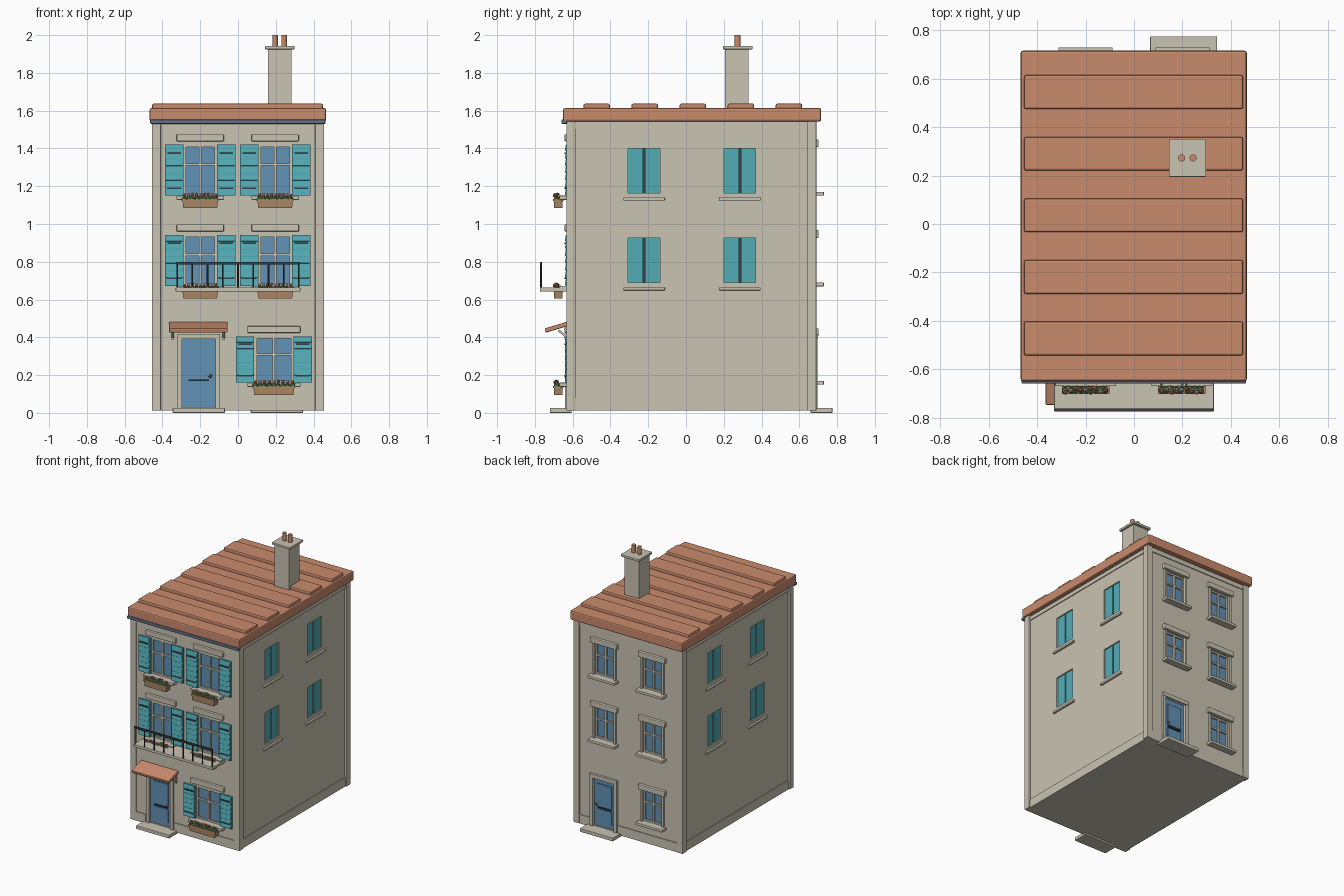
import bpy, bmesh, math, random
from mathutils import Matrix, Vector

if "Cube" in bpy.data.objects:
    bpy.data.objects.remove(bpy.data.objects["Cube"])

random.seed(4)


def lin(c):
    c /= 255
    return c / 12.92 if c <= 0.04045 else ((c + 0.055) / 1.055) ** 2.4


COLORS = {"stone": (201, 195, 178), "terracotta": (201, 139, 108), "teal": (84, 172, 182),
          "blue": (98, 146, 182), "dark_iron": (58, 62, 68), "zinc": (100, 112, 130),
          "wood": (172, 136, 100), "leaf": (98, 140, 92), "blossom": (205, 112, 80),
          "pale_petal": (205, 185, 190)}
MATS = {}
for n, c in COLORS.items():
    MATS[n] = bpy.data.materials.new(n)
    MATS[n].diffuse_color = (*[lin(v) for v in c], 1)

parts = {}  # name -> (bmesh, material name, bevel width)


def part(name, mat, bevel=0):
    if name not in parts:
        parts[name] = (bmesh.new(), mat, bevel)
    return parts[name][0]


def box(name, mat, lo, hi, bevel=0, tilt=None, taper=1):
    """Axis box from lo to hi, optionally tilted by a rotation matrix about its centre."""
    lo, hi = Vector(lo), Vector(hi)
    size, mid = hi - lo, (lo + hi) / 2
    vs = bmesh.ops.create_cube(part(name, mat, bevel), size=1)["verts"]
    for v in vs:
        k = taper if v.co.z < 0 else 1
        p = Vector((v.co.x * size.x * k, v.co.y * size.y * k, v.co.z * size.z))
        v.co = mid + (tilt @ p if tilt else p)


def cyl(name, mat, p, r, z0, z1, seg=12):
    bmesh.ops.create_cone(part(name, mat), cap_ends=True, segments=seg, radius1=r, radius2=r,
                          depth=z1 - z0, matrix=Matrix.Translation((*p, (z0 + z1) / 2)))


def ball(name, mat, p, r):
    bmesh.ops.create_icosphere(part(name, mat), subdivisions=1, radius=r,
                               matrix=Matrix.Translation(p))


WALL_X, FRONT, BACK = 0.44, -0.625, 0.68


def fbox(name, mat, side, u0, u1, z0, z1, d0, d1, **kw):
    """Box on a facade: u along the wall, z up, d outward from the wall."""
    if side in ("front", "back"):
        a, b = (FRONT - d1, FRONT - d0) if side == "front" else (BACK + d0, BACK + d1)
        box(name, mat, (u0, a, z0), (u1, b, z1), **kw)
    else:
        a, b = (WALL_X + d0, WALL_X + d1) if side == "right" else (-WALL_X - d1, -WALL_X - d0)
        box(name, mat, (a, u0, z0), (b, u1, z1), **kw)


def opening(side, u0, u1, z0, z1):
    fbox("cutter", "stone", side, u0, u1, z0, z1, -0.025, 0.05)


def window(side, c, w, z0, z1):
    h, f = w / 2, 0.012
    opening(side, c - h, c + h, z0, z1)
    fbox("window_glass", "blue", side, c - h, c + h, z0, z1, -0.03, -0.018)
    fr = lambda a, b, lo, hi: fbox("window_frames", "stone", side, a, b, lo, hi, -0.022, -0.006)
    fr(c - h, c - h + f, z0, z1)
    fr(c + h - f, c + h, z0, z1)
    fr(c - h, c + h, z0, z0 + f)
    fr(c - h, c + h, z1 - f, z1)
    fr(c - 0.007, c + 0.007, z0, z1)
    zb = z0 + (z1 - z0) * 0.61
    fr(c - h, c + h, zb - 0.006, zb + 0.006)


def shutter(a, b, z0, z1):
    fbox("shutters", "teal", "front", a, b, z0, z1, 0.0, 0.01)
    n, step = 7, (z1 - z0) / 7
    for i in range(n):  # tilted louvres
        z = z0 + i * step
        fbox("shutters", "teal", "front", a + 0.004, b - 0.004, z + 0.004, z + step - 0.003,
             0.006, 0.014, tilt=Matrix.Rotation(math.radians(-9), 3, 'X'))
    for k in (0.15, 0.83):
        z = z0 + (z1 - z0) * k
        fbox("shutter_hinges", "dark_iron", "front", a + 0.012, b - 0.012, z - 0.004, z + 0.004, 0.01, 0.019)


def flower_box(c, w, top):
    y = -0.676
    box("flower_boxes", "wood", (c - w / 2, y - 0.024, top - 0.048), (c + w / 2, y + 0.024, top), taper=0.94)
    box("flower_boxes", "wood", (c - w / 2 - 0.003, y - 0.027, top - 0.01), (c + w / 2 + 0.003, y + 0.027, top))
    n = 9
    for i in range(n):
        x = c + (i / (n - 1) - 0.5) * (w - 0.025)
        j = lambda s: random.uniform(-s, s)
        for dy in (-0.012, 0.012):
            ball("foliage", "leaf", (x + j(0.004), y + dy, top + 0.004 + j(0.003)), 0.014)
        if i % 3 == 1:
            ball("pale_flowers", "pale_petal", (x, y - 0.012 + j(0.008), top + 0.021), 0.01)
        else:
            ball("warm_flowers", "blossom", (x, y - 0.012 + j(0.01), top + 0.022 + j(0.004)), 0.01)


def door(side, c):
    opening(side, c - 0.088, c + 0.088, 0.03, 0.39)
    fbox("doors", "blue", side, c - 0.088, c + 0.088, 0.03, 0.39, -0.03, -0.008)
    for lo, hi in ((0.06, 0.16), (0.185, 0.35)):
        fbox("doors", "blue", side, c - 0.06, c + 0.06, lo, hi, -0.01, -0.001)
    fbox("door_slots", "dark_iron", side, c - 0.055, c + 0.055, 0.168, 0.176, -0.01, 0.0)
    for s in (-1, 1):
        a, b = sorted((c + s * 0.088, c + s * 0.113))
        fbox("door_frames", "stone", side, a, b, 0.025, 0.415, -0.01, 0.015)
    fbox("door_frames", "stone", side, c - 0.113, c + 0.113, 0.39, 0.418, -0.01, 0.018)
    fbox("door_steps", "stone", side, c - 0.138, c + 0.138, 0.0, 0.026, -0.02, 0.095, bevel=0.003)
    y = FRONT - 0.008 if side == "front" else BACK + 0.008
    ball("door_knobs", "wood", (c + 0.062, y, 0.195), 0.011)


# Main walls, plinth, cornice band and corner posts
box("walls", "stone", (-WALL_X, FRONT, 0.012), (WALL_X, BACK, 1.55))
for name, z0, z1 in (("plinth", 0.012, 0.08), ("cornice", 1.505, 1.535)):
    for side, a, b in (("left", FRONT, BACK), ("right", FRONT, BACK)):
        fbox(name, "stone", side, a, b, z0, z1, -0.01, 0.006)
    for side, spans in (("front", ((-0.44, -0.33), (-0.09, 0.44))), ("back", ((-0.44, 0.09), (0.31, 0.44)))):
        for a, b in (((-0.44, 0.44),) if name == "cornice" else spans):
            fbox(name, "stone", side, a, b, z0, z1, -0.01, 0.006)
for s in (-1, 1):
    for y in (-0.633, 0.642):
        x0, x1 = sorted((s * 0.408, s * 0.456))
        box("corner_posts", "stone", (x0, y, 0.012), (x1, y + 0.048, 1.545), bevel=0.004)

# Roof slab, raised tile bands and gutter
box("roof_slab", "terracotta", (-0.468, -0.65, 1.543), (0.466, 0.716, 1.614), bevel=0.009)
for i in range(5):
    y = 0.545 - i * 0.2545
    box("roof_bands", "terracotta", (-0.454, y - 0.07, 1.60), (0.45, y + 0.07, 1.637), bevel=0.008)
box("gutter", "zinc", (-0.465, -0.66, 1.53), (0.463, -0.63, 1.552), bevel=0.005)

# Chimney
box("chimney", "stone", (0.158, 0.207, 1.59), (0.282, 0.332, 1.93))
box("chimney_cap", "stone", (0.144, 0.195, 1.925), (0.298, 0.352, 1.942), bevel=0.003)
for x in (0.197, 0.244):
    cyl("chimney_pots", "terracotta", (x, 0.273), 0.015, 1.935, 2.0)

# Front windows with shutters, lintels, sills and flower boxes
for c, z0, z1, w in ((-0.2, 1.15, 1.42, 0.175), (0.197, 1.15, 1.42, 0.175), (-0.2, 0.672, 0.943, 0.175),
                     (0.197, 0.672, 0.943, 0.175), (0.19, 0.16, 0.405, 0.205)):
    h = w / 2
    window("front", c, w, z0, z1)
    shutter(c - h - 0.098, c - h - 0.002, z0, z1)
    shutter(c + h + 0.002, c + h + 0.098, z0, z1)
    fbox("lintels", "stone", "front", c - h - 0.038, c + h + 0.038, z1 + 0.018, z1 + 0.055, -0.01, 0.018, bevel=0.005)
    fbox("sills", "stone", "front", c - h - 0.038, c + h + 0.038, z0 - 0.022, z0, -0.01, 0.045, bevel=0.003)
    flower_box(c, w + 0.015, z0 - 0.018)

# Back windows and both doors
for c, z0 in ((-0.2, 1.17), (0.2, 1.17), (-0.2, 0.69), (0.2, 0.69), (-0.2, 0.17)):
    z1 = z0 + 0.235
    window("back", c, 0.165, z0, z1)
    for s in (-1, 1):
        a, b = sorted((c + s * 0.082, c + s * 0.098))
        fbox("window_surrounds", "stone", "back", a, b, z0, z1, -0.01, 0.012)
    fbox("lintels", "stone", "back", c - 0.112, c + 0.112, z1 + 0.002, z1 + 0.042, -0.01, 0.022, bevel=0.005)
    fbox("sills", "stone", "back", c - 0.112, c + 0.112, z0 - 0.02, z0, -0.01, 0.05, bevel=0.003)
door("front", -0.208)
door("back", 0.205)

# Side windows: closed shutters set into the wall above a sill
for side in ("left", "right"):
    for c in (-0.222, 0.285):
        for z0 in (0.69, 1.165):
            opening(side, c - 0.084, c + 0.084, z0, z0 + 0.235)
            fbox("side_shutter_gaps", "dark_iron", side, c - 0.084, c + 0.084, z0, z0 + 0.235, -0.03, -0.02)
            for s in (-1, 1):
                a, b = sorted((c + s * 0.005, c + s * 0.084))
                fbox("side_shutters", "teal", side, a, b, z0, z0 + 0.235, -0.022, -0.01)
            fbox("sills", "stone", side, c - 0.11, c + 0.11, z0 - 0.041, z0 - 0.025, -0.01, 0.014)

# Balcony slab and railing
box("balcony_slab", "stone", (-0.33, -0.774, 0.643), (0.33, -0.62, 0.664), bevel=0.003)
for i in range(9):
    cyl("balcony_railing", "dark_iron", (-0.322 + i * 0.0805, -0.768), 0.0045, 0.66, 0.795, 8)
box("balcony_railing", "dark_iron", (-0.327, -0.774, 0.786), (0.327, -0.762, 0.798))

# Sloping door canopy with brackets
box("door_canopy", "terracotta", (-0.365, -0.748, 0.442), (-0.055, -0.625, 0.465), bevel=0.005,
    tilt=Matrix.Rotation(math.radians(17), 3, 'X'))
for x in (-0.345, -0.075):
    box("canopy_brackets", "stone", (x - 0.006, -0.682, 0.412), (x + 0.006, -0.62, 0.424),
        tilt=Matrix.Rotation(math.radians(-38), 3, 'X'))
    box("canopy_brackets", "stone", (x - 0.006, -0.637, 0.385), (x + 0.006, -0.62, 0.45))

# Turn the collected parts into objects
objs = {}
for name, (bm, mat, bev) in parts.items():
    bmesh.ops.recalc_face_normals(bm, faces=bm.faces)
    if bev:
        bmesh.ops.bevel(bm, geom=bm.edges[:], offset=bev, segments=2, profile=0.5, affect='EDGES')
    me = bpy.data.meshes.new(name)
    bm.to_mesh(me)
    bm.free()
    me.materials.append(MATS[mat])
    objs[name] = bpy.data.objects.new(name, me)
    bpy.context.collection.objects.link(objs[name])

# Cut the window and door recesses
walls, cutter = objs["walls"], objs["cutter"]
cutter.hide_render = True
mod = walls.modifiers.new("recesses", 'BOOLEAN')
mod.operation, mod.object, mod.solver = 'DIFFERENCE', cutter, 'EXACT'
deps = bpy.context.evaluated_depsgraph_get()
cut_mesh = bpy.data.meshes.new_from_object(walls.evaluated_get(deps))
walls.modifiers.clear()
walls.data = cut_mesh
bpy.data.objects.remove(cutter)

for m in bpy.data.materials:
    if m.users and not m.is_grease_pencil:
        m.use_nodes = True
        m.node_tree.nodes["Principled BSDF"].inputs["Base Color"].default_value = m.diffuse_color
